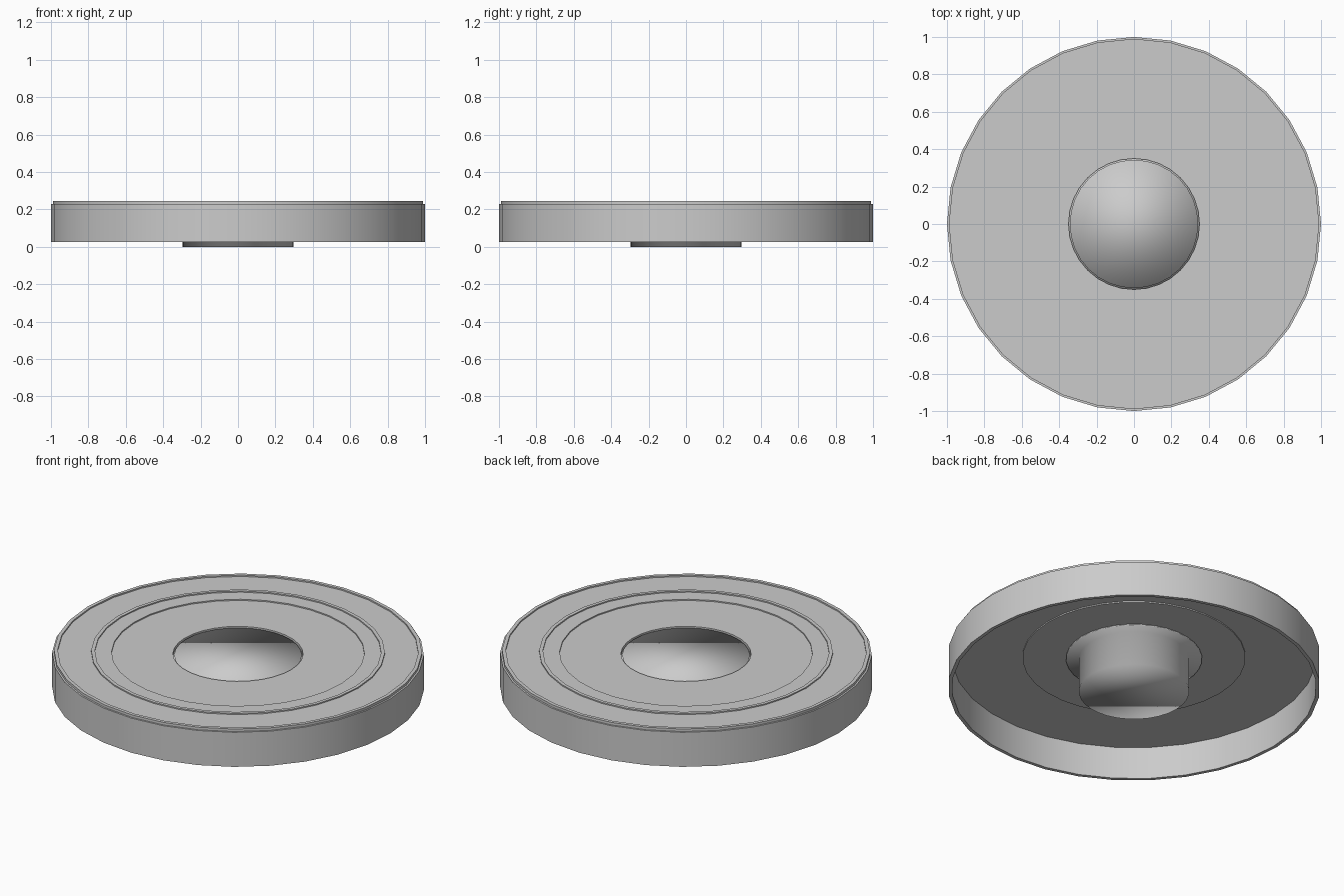
import bpy
import bmesh
from math import cos, sin, tau, radians

SIDES = 32

cube = bpy.data.objects.get("Cube")
if cube:
    bpy.data.objects.remove(cube, do_unlink=True)

# One plain grey for every part
grey = bpy.data.materials.new("light_grey")
grey.use_nodes = True
colour = (0.6, 0.6, 0.6, 1)
grey.diffuse_color = colour
grey.node_tree.nodes["Principled BSDF"].inputs["Base Color"].default_value = colour


def lathe(name, profile, closed):
    """Turn an (r, z) profile about z; an open profile gets flat end caps."""
    bm = bmesh.new()
    angles = [tau * i / SIDES for i in range(SIDES)]
    rings = [[bm.verts.new((r * cos(a), r * sin(a), z)) for a in angles]
             for r, z in profile]
    pairs = list(zip(rings, rings[1:]))
    if closed:
        pairs.append((rings[-1], rings[0]))
    else:
        bm.faces.new(rings[0])
        bm.faces.new(rings[-1])
    for low, high in pairs:
        for i in range(SIDES):
            j = (i + 1) % SIDES
            bm.faces.new((low[i], low[j], high[j], high[i]))
    bmesh.ops.recalc_face_normals(bm, faces=bm.faces)
    mesh = bpy.data.meshes.new(name)
    bm.to_mesh(mesh)
    bm.free()
    mesh.materials.append(grey)
    obj = bpy.data.objects.new(name, mesh)
    bpy.context.collection.objects.link(obj)
    bpy.ops.object.select_all(action="DESELECT")
    obj.select_set(True)
    bpy.context.view_layer.objects.active = obj
    return obj


# Hollow lid: skirt, stepped lip, raised rib, recessed middle with a hole
lathe("lid", [
    (0.98, 0.025), (1, 0.025), (1, 0.23),          # skirt
    (0.99, 0.23), (0.99, 0.245), (0.97, 0.245),    # lip
    (0.97, 0.237), (0.79, 0.237),                  # outer band
    (0.79, 0.244), (0.77, 0.244), (0.77, 0.237),   # rib
    (0.68, 0.237), (0.68, 0.23), (0.35, 0.23),     # recess
    (0.35, 0.21), (0.6, 0.21), (0.6, 0.217), (0.98, 0.217),  # underside
], True)
bpy.ops.object.shade_smooth_by_angle(angle=radians(30))

# Central plug with a flanged head, softly shaded all over
lathe("center_plug", [
    (0.297, 0), (0.297, 0.202), (0.366, 0.202), (0.366, 0.209),
    (0.343, 0.21), (0.343, 0.224),
], False)
bpy.ops.object.shade_smooth()
